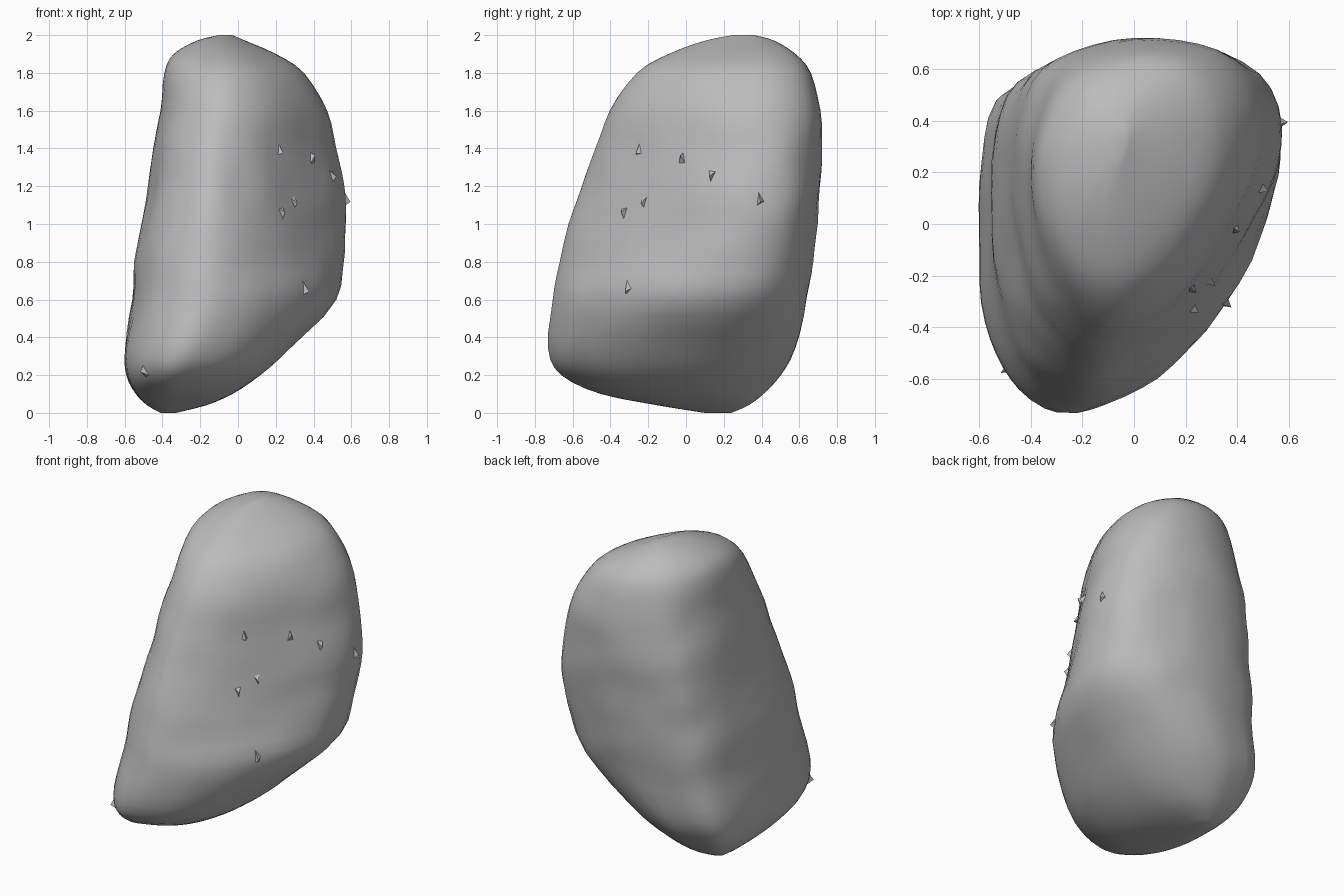
import bpy, bmesh, math, random
from mathutils import Vector, noise

cube = bpy.data.objects.get("Cube")
if cube:
    bpy.data.objects.remove(cube, do_unlink=True)
random.seed(4)

stone = bpy.data.materials.new("stone_grey")
stone.use_nodes = True
GREY = (0.5, 0.5, 0.5, 1)
stone.diffuse_color = GREY
bsdf = stone.node_tree.nodes["Principled BSDF"]
bsdf.inputs["Base Color"].default_value = GREY
bsdf.inputs["Roughness"].default_value = 0.8


def spline(points, t, closed):
    """Catmull-Rom point through a list of tuples."""
    n = len(points)
    i = int(math.floor(t))
    f = t - i
    pick = (lambda k: k % n) if closed else (lambda k: min(max(k, 0), n - 1))
    a, b, c, d = (Vector(points[pick(i + k)]) for k in (-1, 0, 1, 2))
    return 0.5 * (2 * b + (c - a) * f + (2 * a - 5 * b + 4 * c - d) * f ** 2
                  + (3 * b - a - 3 * c + d) * f ** 3)


def fit(values, low, high):
    """Map a list of numbers onto the range low to high."""
    a, b = min(values), max(values)
    return [low + (v - a) / (b - a) * (high - low) for v in values]


# Plan outlines: full at the base, slanting in the middle, rounded at the top
base_outline = [(-.3, -1), (.05, -.95), (.4, -.82), (.72, -.58), (.92, -.25), (1, .15),
                (.95, .5), (.65, .85), (.1, 1), (-.4, .97), (-.85, .85), (-.98, .5),
                (-1, .1), (-.97, -.35), (-.84, -.66), (-.62, -.88)]
middle_outline = [(-.4, -1), (-.1, -.93), (.25, -.7), (.6, -.32), (.88, .08), (1, .4),
                  (.92, .72), (.6, .92), (.1, 1), (-.4, .96), (-.8, .82), (-.97, .52),
                  (-1, .1), (-.95, -.32), (-.85, -.64), (-.67, -.87)]
top_outline = [(-.3, -.97), (0, -1), (.35, -.85), (.65, -.55), (.9, -.15), (1, .3),
               (.93, .65), (.65, .92), (.15, 1), (-.3, .93), (-.65, .72), (-.89, .4),
               (-1, .05), (-.95, -.35), (-.8, -.65), (-.58, -.86)]

# Levels: height, x min, x max, y min, y max, shape (-1 base, 0 middle, 1 top)
levels = [(0, -.41, -.33, .1, .24, -1), (.04, -.48, -.17, -.15, .33, -1),
          (.1, -.54, -.03, -.45, .41, -1), (.2, -.59, .12, -.66, .5, -1),
          (.34, -.6, .27, -.73, .58, -.9), (.6, -.56, .52, -.71, .64, -.5),
          (.8, -.55, .56, -.67, .67, -.2), (1, -.51, .57, -.62, .69, 0),
          (1.2, -.47, .56, -.55, .71, 0), (1.4, -.45, .52, -.48, .72, .15),
          (1.6, -.41, .47, -.4, .71, .45), (1.8, -.39, .35, -.26, .66, .8),
          (1.9, -.34, .2, -.09, .58, 1), (1.97, -.22, .04, .1, .47, 1),
          (2, -.1, -.03, .25, .36, 1)]

SIDES, STEPS = 48, 3
rows = (len(levels) - 1) * STEPS + 1
bm = bmesh.new()
rings = []
for r in range(rows):
    z, x0, x1, y0, y1, shape = spline(levels, r / STEPS, False)
    other = top_outline if shape > 0 else base_outline
    section = []
    for s in range(SIDES):
        t = s * len(other) / SIDES
        section.append(spline(middle_outline, t, True).lerp(
            spline(other, t, True), min(abs(shape), 1)))
    xs = fit([p.x for p in section], x0, x1)
    ys = fit([p.y for p in section], y0, y1)
    rings.append([bm.verts.new((x, y, z)) for x, y in zip(xs, ys)])
for low, high in zip(rings, rings[1:]):
    for s in range(SIDES):
        t = (s + 1) % SIDES
        bm.faces.new((low[s], low[t], high[t], high[s]))
bm.faces.new(rings[0][::-1])
bm.faces.new(rings[-1])
bmesh.ops.recalc_face_normals(bm, faces=bm.faces)
bm.normal_update()

# Gentle dents, stronger around the middle
for v in bm.verts:
    strength = 0.012 * max(0, math.sin(math.pi * v.co.z / 2))
    v.co += v.normal * strength * noise.noise(v.co * 5)
bm.normal_update()
spots = [(v.co.copy(), v.normal.copy()) for v in bm.verts]

mesh = bpy.data.meshes.new("boulder")
bm.to_mesh(mesh)
bm.free()
mesh.materials.append(stone)
boulder = bpy.data.objects.new("boulder", mesh)
bpy.context.collection.objects.link(boulder)
bpy.context.view_layer.objects.active = boulder
boulder.select_set(True)
bpy.ops.object.shade_smooth_by_angle(angle=math.radians(40))

# Small raised chips on the slanting side and at the low front corner
chips = [(.28, -.25, 1.43), (.3, -.25, 1.12), (.28, -.33, 1.04), (.4, -.05, 1.33),
         (.5, .17, 1.3), (.57, .36, 1.11), (.3, -.3, .65), (-.48, -.55, .22)]
bm = bmesh.new()
for chip in chips:
    co, normal = min(spots, key=lambda p: (p[0] - Vector(chip)).length)
    side = normal.cross(Vector((0, 0, 1))).normalized()
    up = side.cross(normal)
    spin = random.uniform(0, math.tau)
    corners = []
    for k in range(3):
        a = spin + k * math.tau / 3
        corners.append(bm.verts.new(co - normal * .012
                                    + side * .03 * math.cos(a) + up * .055 * math.sin(a)))
    tip = bm.verts.new(co + normal * .025 + up * random.uniform(-.04, .04))
    for k in range(3):
        bm.faces.new((corners[k], corners[(k + 1) % 3], tip))
bmesh.ops.recalc_face_normals(bm, faces=bm.faces)
mesh = bpy.data.meshes.new("surface_chips")
bm.to_mesh(mesh)
bm.free()
mesh.materials.append(stone)
bpy.context.collection.objects.link(bpy.data.objects.new("surface_chips", mesh))
